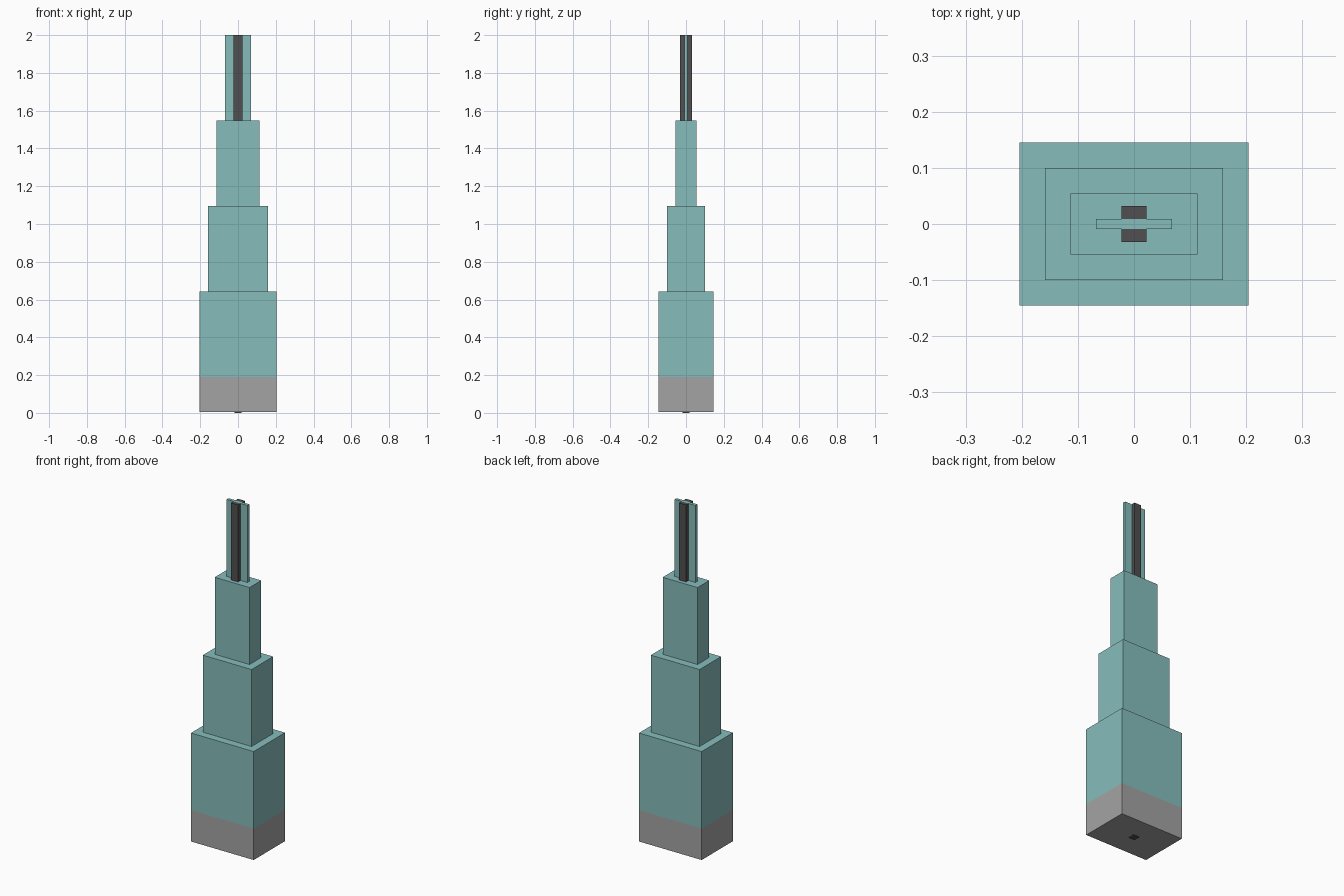
import bpy

if "Cube" in bpy.data.objects:
    bpy.data.objects.remove(bpy.data.objects["Cube"])


def material(name, rgb):
    m = bpy.data.materials.new(name)
    m.diffuse_color = (*rgb, 1)
    m.use_nodes = True
    m.node_tree.nodes["Principled BSDF"].inputs["Base Color"].default_value = m.diffuse_color
    return m


teal = material("teal", (0.24, 0.51, 0.50))
dark = material("dark_grey", (0.08, 0.08, 0.08))
stone = material("stone_grey", (0.37, 0.37, 0.37))


def box(name, half_x, y0, y1, z0, z1, mat):
    bpy.ops.mesh.primitive_cube_add(size=1, location=(0, (y0 + y1) / 2, (z0 + z1) / 2))
    ob = bpy.context.object
    ob.name = name
    ob.scale = (2 * half_x, y1 - y0, z1 - z0)
    bpy.ops.object.transform_apply(location=False, rotation=False, scale=True)
    ob.data.materials.append(mat)
    return ob


# Grey plinth with a small foot pad under its centre
PLINTH_TOP, TOP, INSET = 0.19, 2.0, 0.0455
HALF_X, HALF_Y = 0.204, 0.1455
box("foot_pad", 0.018, -0.018, 0.018, 0.0, 0.005, dark)
box("plinth", HALF_X, -HALF_Y, HALF_Y, 0.005, PLINTH_TOP, stone)

# Four equal-height tiers, each stepped in by the same amount
step = (TOP - PLINTH_TOP) / 4
for i in range(4):
    hx, hy = HALF_X - i * INSET, HALF_Y - i * INSET
    z = PLINTH_TOP + i * step
    box(f"tier_{i + 1}", hx, -hy, hy, z, z + step, teal)

# Dark ribs on the front and back of the top fin
for name, s in (("front_rib", -1), ("back_rib", 1)):
    y0, y1 = sorted((s * 0.009, s * 0.032))
    box(name, 0.0225, y0, y1, TOP - step, TOP, dark)
